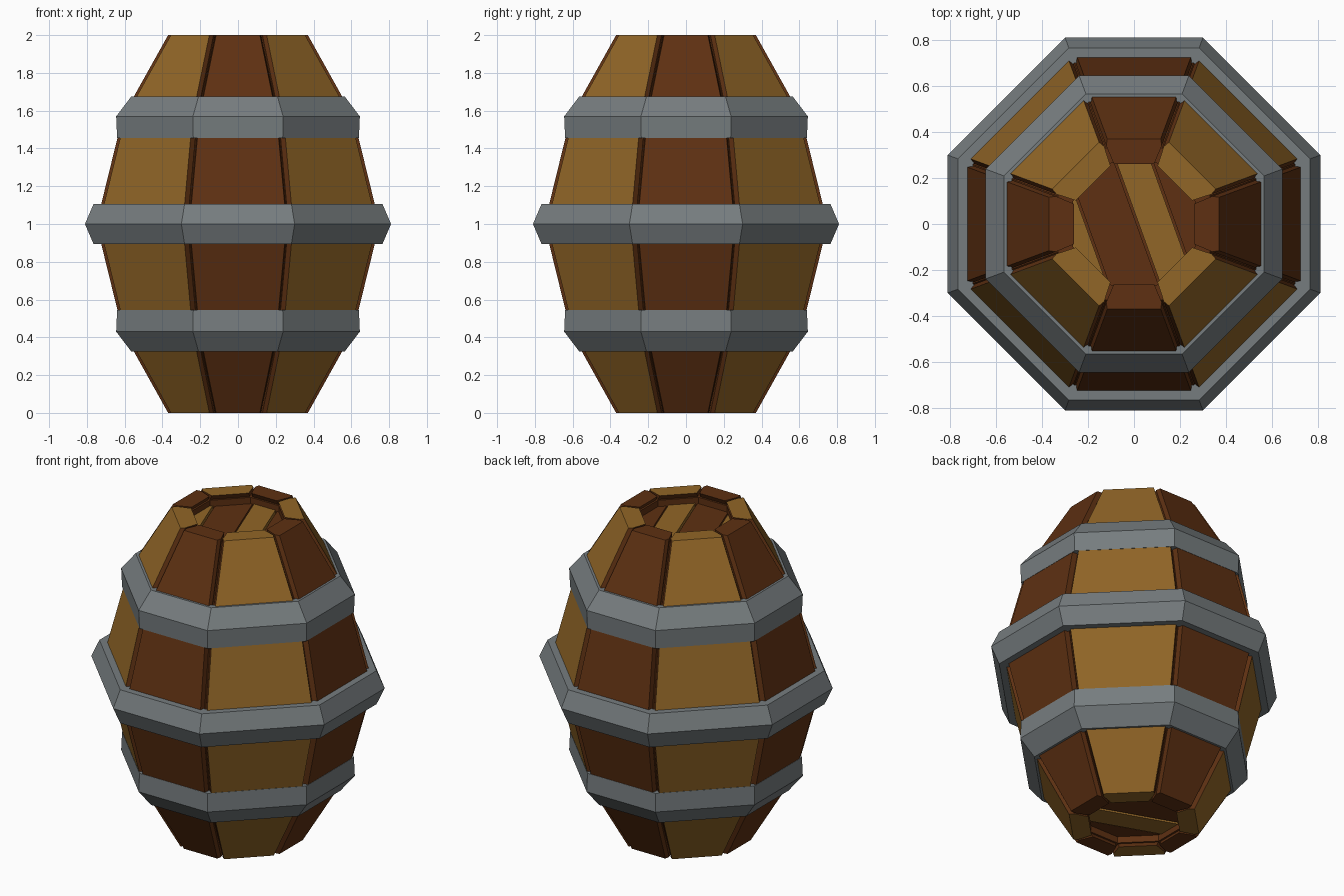
import bpy, bmesh, math
from mathutils import Vector, Matrix

if "Cube" in bpy.data.objects:
    bpy.data.objects.remove(bpy.data.objects["Cube"])


def material(name, rgb):
    m = bpy.data.materials.new(name)
    m.diffuse_color = (*rgb, 1)
    m.use_nodes = True
    m.node_tree.nodes["Principled BSDF"].inputs["Base Color"].default_value = m.diffuse_color
    return m


LIGHT = material("light wood", (0.285, 0.132, 0.020))
DARK = material("dark wood", (0.112, 0.030, 0.006))
IRON = material("grey iron", (0.182, 0.204, 0.212))

T = 0.37  # half width of the narrow octagon sides, per unit of apothem


def finish(bm, name, mats, rule=None):
    bmesh.ops.recalc_face_normals(bm, faces=bm.faces)
    if rule:
        for f in bm.faces:
            f.material_index = rule(f)
    me = bpy.data.meshes.new(name)
    bm.to_mesh(me)
    bm.free()
    for m in mats:
        me.materials.append(m)
    ob = bpy.data.objects.new(name, me)
    bpy.context.collection.objects.link(ob)
    return ob


def octagon(bm, a, z):
    pts = []
    for k in range(4):
        r = Matrix.Rotation(k * math.pi / 2, 3, 'Z')
        pts += [bm.verts.new(r @ Vector((a, s * T * a, z))) for s in (-1, 1)]
    return pts


def bridge(bm, p, q):
    n = len(p)
    for i in range(n):
        bm.faces.new((p[i], p[(i + 1) % n], q[(i + 1) % n], q[i]))


def lathe(name, profile, mat, closed):
    bm = bmesh.new()
    rings = [octagon(bm, a, z) for a, z in profile]
    for p, q in zip(rings, rings[1:]):
        bridge(bm, p, q)
    if closed:
        bridge(bm, rings[-1], rings[0])
    else:
        bm.faces.new(rings[0])
        bm.faces.new(rings[-1])
    return finish(bm, name, [mat])


# Outline of the barrel: apothem and height
OUTLINE = [(0.37, 0.0), (0.61, 0.43), (0.75, 1.0), (0.61, 1.57), (0.37, 2.0)]

# Dark core that closes the grooves between the staves
core = [(0.265, 0.09), (0.265, 0.03)]
core += [(a - 0.04, min(max(z, 0.03), 1.97)) for a, z in OUTLINE]
core += [(0.265, 1.97), (0.265, 1.91)]
lathe("barrel_core", core, DARK, False)


# Staves with bevelled sides, dark on the axes and light on the diagonals
def stave(k):
    light = k % 2 == 1
    s2 = math.sqrt(2)
    ka, kh = ((1 + T) / s2, (1 - T) / s2) if light else (1, T)
    rot = Matrix.Rotation(k * math.pi / 4, 3, 'Z')
    bm = bmesh.new()
    rings = []
    for a, z in OUTLINE:
        half = [(a, 0.021), (a - 0.03, 0.005), (a - 0.11, 0.009)]
        sec = [(ka * r, kh * r - g) for r, g in half]
        sec += [(x, -y) for x, y in reversed(sec)]
        rings.append([bm.verts.new(rot @ Vector((x, y, z))) for x, y in sec])
    for p, q in zip(rings, rings[1:]):
        bridge(bm, p, q)
    bm.faces.new(rings[0])
    bm.faces.new(rings[-1])
    out = rot @ Vector((1, 0, 0))
    if not light:
        return finish(bm, f"dark_stave_{k}", [DARK])

    def rule(f):  # outside and ends are light, sides and inside are dark
        return 0 if f.normal.dot(out) > 0.75 or abs(f.normal.z) > 0.9 else 1
    return finish(bm, f"light_stave_{k}", [LIGHT, DARK], rule)


for k in range(8):
    stave(k)

# Iron hoops
upper = [(0.53, 1.675), (0.565, 1.675), (0.645, 1.57), (0.64, 1.455), (0.60, 1.455)]
lathe("upper_hoop", upper, IRON, True)
lathe("lower_hoop", [(a, 2 - z) for a, z in upper], IRON, True)
lathe("middle_hoop", [(0.70, 1.105), (0.765, 1.105), (0.81, 1.0),
                      (0.765, 0.895), (0.70, 0.895)], IRON, True)


# Diagonal planks of the two lids, cut from an octagonal slab
def plank(name, n, lo, hi, z0, z1, mat):
    bm = bmesh.new()
    p, q = octagon(bm, 0.268, z0), octagon(bm, 0.268, z1)
    bridge(bm, p, q)
    bm.faces.new(p)
    bm.faces.new(q)
    for d, s in ((lo, -1), (hi, 1)):
        res = bmesh.ops.bisect_plane(
            bm, geom=bm.verts[:] + bm.edges[:] + bm.faces[:],
            plane_co=n * d, plane_no=n * s, clear_outer=True)
        cut = [e for e in res["geom_cut"] if isinstance(e, bmesh.types.BMEdge)]
        if cut:
            bmesh.ops.holes_fill(bm, edges=bm.edges[:], sides=0)
    finish(bm, name, [mat])


PLANKS = [(-0.4, -0.2, LIGHT), (-0.19, 0.01, DARK), (0.02, 0.16, LIGHT), (0.17, 0.4, DARK)]
for i, (lo, hi, mat) in enumerate(PLANKS):
    top = 1.935 if mat == LIGHT else 1.93
    plank(f"top_lid_plank_{i}", Vector((0.94, 0.34, 0)).normalized(),
          lo, hi, 1.89, top, mat)
    plank(f"bottom_lid_plank_{i}", Vector((-0.34, -0.94, 0)).normalized(),
          lo, hi, 2 - top, 0.11, mat)
